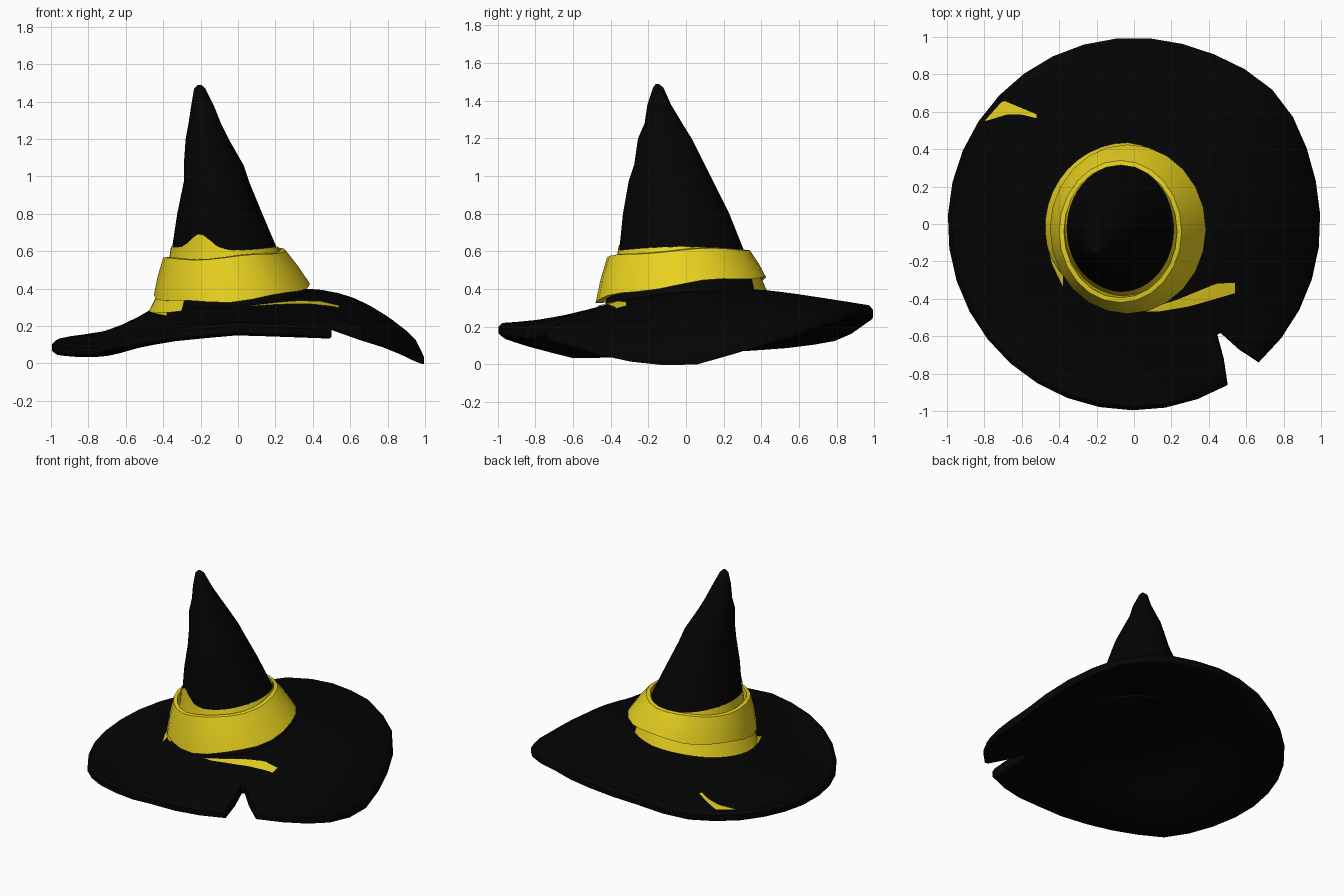
import bpy, bmesh, math
from mathutils import Vector
from mathutils.bvhtree import BVHTree

if "Cube" in bpy.data.objects:
    bpy.data.objects.remove(bpy.data.objects["Cube"])


def material(name, rgb):
    m = bpy.data.materials.new(name)
    m.diffuse_color = (*rgb, 1)
    m.use_nodes = True
    m.node_tree.nodes["Principled BSDF"].inputs["Base Color"].default_value = m.diffuse_color
    return m


BLACK = material("black felt", (0.0012, 0.0012, 0.0012))
YELLOW = material("yellow cloth", (0.83, 0.66, 0.014))


def loft(name, rings, mat, wrap=True, cap_start=False, cap_end=False, angle=40):
    """Skin a list of equal-length point rings into one object."""
    bm = bmesh.new()
    vs = [[bm.verts.new(p) for p in r] for r in rings]
    n = len(rings[0])
    for a, b in zip(vs, vs[1:]):
        for i in range(n if wrap else n - 1):
            j = (i + 1) % n
            bm.faces.new((a[i], a[j], b[j], b[i]))
    if cap_start:
        bm.faces.new(vs[0][::-1])
    if cap_end:
        bm.faces.new(vs[-1])
    bmesh.ops.recalc_face_normals(bm, faces=bm.faces)
    me = bpy.data.meshes.new(name)
    bm.to_mesh(me)
    bm.free()
    me.materials.append(mat)
    ob = bpy.data.objects.new(name, me)
    bpy.context.collection.objects.link(ob)
    bpy.ops.object.select_all(action='DESELECT')
    ob.select_set(True)
    bpy.context.view_layer.objects.active = ob
    bpy.ops.object.shade_smooth_by_angle(angle=math.radians(angle))
    return ob


def interp(table, x):
    for (x0, y0), (x1, y1) in zip(table, table[1:]):
        if x <= x1:
            s = (x - x0) / (x1 - x0)
            return y0 + (y1 - y0) * s
    return table[-1][1]


# --- Brim: wavy disc with a torn notch ---
RIM_Z = [(0, .045), (15, .12), (28, .195), (45, .28), (65, .32), (90, .31), (108, .27),
         (122, .2), (143, .16), (180, .12), (217, .10), (233, .15), (250, .19),
         (270, .22), (300, .2), (312, .19), (325, .14), (340, .08), (360, .045)]


def brim_z(r, deg):
    deg %= 360
    a = math.radians(deg)
    c, s = math.cos(a), math.sin(a)
    slope = .045 * c + .04 * s
    if r < .45:                                  # gentle dome under the crown
        return .34 + slope * r / .45 + .03 * (1 - (r / .45) ** 2)
    inner, rim = .34 + slope, interp(RIM_Z, deg)
    t = (r - .45) / .54
    k = c + .5 * min(s, 0) + .1 * max(s, 0) - .15
    k = max(-1, min(1, k))                       # sagging right, upswept left
    return rim + (inner - rim) * ((1 - t) + k * t * (1 - t))


spokes = []
for i in range(35):
    d = -48 + 348.2 * i / 34
    spokes.append((d, .996 + .035 * math.exp(-((d - 42) / 18) ** 2)))
spokes += [(303.7, .865), (307, .74), (308.5, .745), (309.9, .873)]


def brim_ring(f, inset, drop):
    ring = []
    for d, R in spokes:
        r = .3 + (R - inset - .3) * f
        a = math.radians(d)
        ring.append((r * math.cos(a), r * math.sin(a), brim_z(r, d) - drop))
    return ring


def small_ring(r):
    return [(r * math.cos(math.radians(d)), r * math.sin(math.radians(d)),
             brim_z(r, d) - .07) for d, R in spokes]


steps = [i / 8 for i in range(9)]
rings = [brim_ring(f, .02, 0) for f in steps]
rings += [brim_ring(1, 0, .02), brim_ring(1, 0, .055)]
rings += [brim_ring(f, .02, .07) for f in reversed(steps)]
rings += [small_ring(.15), small_ring(.02)]
brim = loft("brim", rings, BLACK, cap_end=True)

# --- Crown: leaning crumpled cone; (z, x min, x max, y min, y max) ---
CROWN = [(.30, -.43, .43, -.43, .45), (.37, -.42, .385, -.42, .42),
         (.43, -.39, .335, -.40, .39),
         (.5, -.37, .27, -.37, .35), (.6, -.355, .215, -.355, .31),
         (.8, -.325, .13, -.335, .23), (.97, -.29, .06, -.305, .145),
         (1.06, -.29, .03, -.275, .10), (1.2, -.28, -.05, -.255, .03),
         (1.28, -.265, -.09, -.22, -.02), (1.38, -.25, -.13, -.205, -.08),
         (1.47, -.235, -.175, -.175, -.12), (1.49, -.215, -.195, -.16, -.145)]


def oval(a, x0, x1, y0, y1, grow=0):
    return ((x0 + x1) / 2 + ((x1 - x0) / 2 + grow) * math.cos(a),
            (y0 + y1) / 2 + ((y1 - y0) / 2 + grow) * math.sin(a))


def crown_point(a, z, grow=0):
    box = [interp([(s[0], s[k]) for s in CROWN], z) for k in range(1, 5)]
    return (*oval(a, *box, grow), z)


def turn(n):
    return [2 * math.pi * i / n for i in range(n)]


loft("crown", [[crown_point(a, s[0]) for a in turn(24)] for s in CROWN], BLACK, cap_end=True)


# --- Sleeve: yellow lining with an uneven top edge ---
def sleeve_top(a):
    d = math.degrees(a)
    return .615 + .01 * math.cos(2 * a) + .085 * math.exp(-((d - 243) / 17) ** 2)


SLEEVE = turn(48)
loft("sleeve", [[crown_point(a, .48 + (sleeve_top(a) - .48) * f, .007) for a in SLEEVE]
                for f in (0, .5, .75, 1)], YELLOW)


# --- Band: flared collar with a thick lip ---
def band_ring(f, grow, dz=0):
    ring = []
    for a in turn(24):
        x0, y0 = oval(a, -.45, .385, -.48, .425, grow)
        x1, y1 = oval(a, -.40, .255, -.42, .34, grow)
        c, s = math.cos(a), math.sin(a)
        lo = .395 + .03 * c + .06 * s + .008 * math.sin(5 * a)
        hi = .585 + .02 * c + .02 * s + .006 * math.sin(4 * a)
        ring.append((x0 + (x1 - x0) * f, y0 + (y1 - y0) * f, lo + (hi - lo) * f + dz))
    return ring


band = [band_ring(0, -.03), band_ring(0, 0), band_ring(.5, .005), band_ring(1, 0),
        band_ring(1, -.025, .004), band_ring(.6, -.06)]
loft("hat_band", band, YELLOW, angle=35)

# --- Fringe: yellow skirt showing below the band at the back left ---
arc = [math.radians(62 + 168 * i / 18) for i in range(19)]
fringe = [[], []]
for i, a in enumerate(arc):
    x, y = oval(a, -.44, .37, -.46, .41, -.02)
    fringe[0].append((x, y, .42 + .03 * math.cos(a) + .06 * math.sin(a)))
    taper = -.025 * max(0, 1 - min(i, 18 - i) / 3)
    x, y = oval(a, -.475, .41, -.47, .435, taper)
    fringe[1].append((x, y, brim_z(math.hypot(x, y), math.degrees(math.atan2(y, x))) + .004))
loft("fringe", fringe, YELLOW, wrap=False)

# --- Patches: thin yellow plates laid on the brim ---
dg = bpy.context.evaluated_depsgraph_get()
tree = BVHTree.FromObject(brim, dg)


def patch(name, low, high, n=16, m=4):
    rows = []
    for j in range(m + 1):
        row = []
        for i in range(n + 1):
            x = low[0][0] + (low[-1][0] - low[0][0]) * i / n
            y = interp(low, x) + (interp(high, x) - interp(low, x) + .001) * j / m
            hit = tree.ray_cast(Vector((x, y, 2)), Vector((0, 0, -1)))[0]
            row.append((x, y, hit.z + .006))
        rows.append(row)
    loft(name, rows, YELLOW, wrap=False)


patch("front_patch", [(.04, -.465), (.12, -.47), (.3, -.44), (.54, -.37)],
      [(.04, -.465), (.22, -.41), (.44, -.32), (.54, -.315)])
patch("back_patch", [(-.795, .55), (-.68, .585), (-.6, .585), (-.52, .565)],
      [(-.795, .555), (-.70, .66), (-.52, .585)])
patch("left_patch", [(-.465, -.1), (-.44, -.21), (-.38, -.335)],
      [(-.465, 0), (-.38, -.27)], 8)
